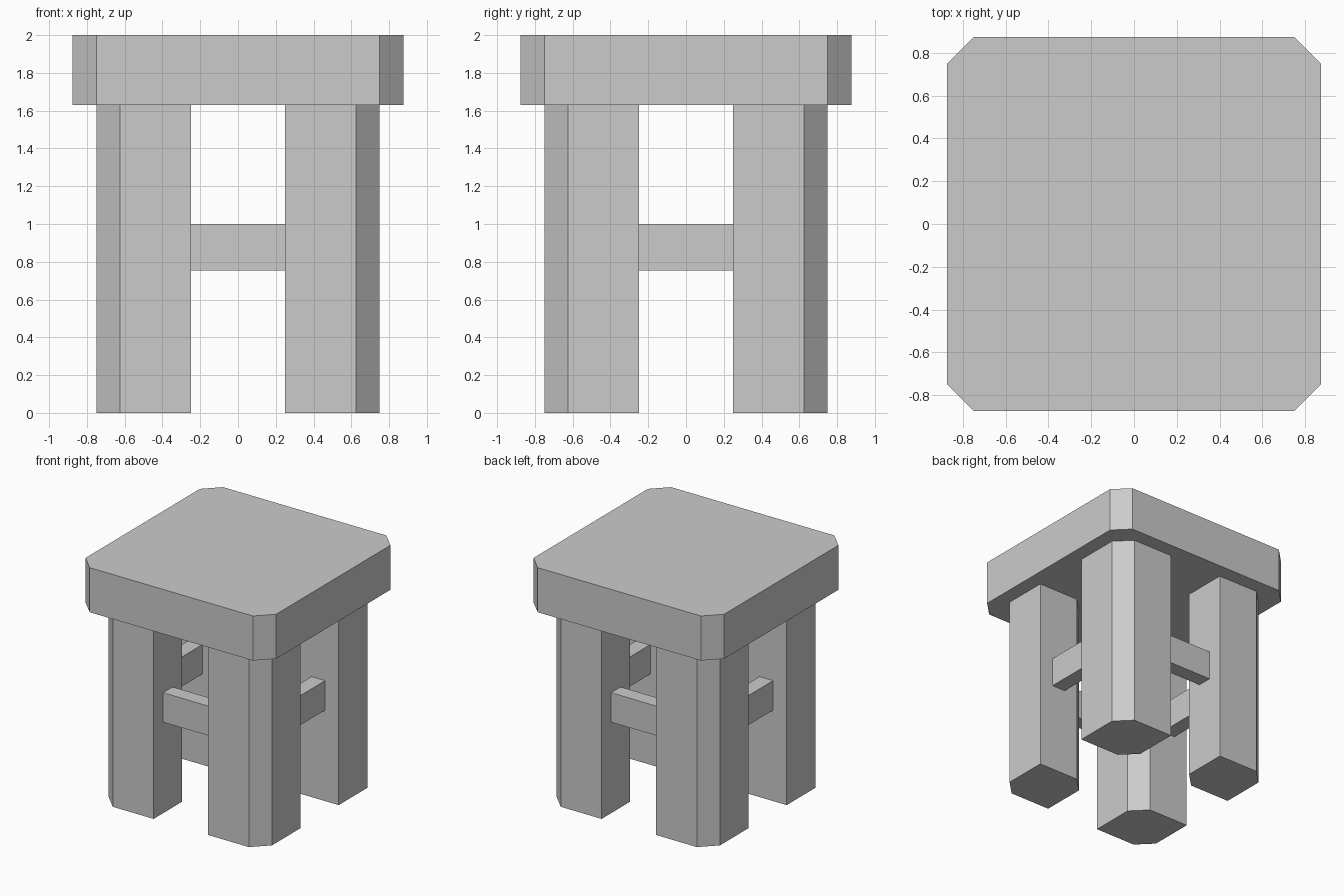
import bpy, bmesh

cube = bpy.data.objects.get("Cube")
if cube:
    bpy.data.objects.remove(cube, do_unlink=True)

grey = bpy.data.materials.new("plain_grey")
grey.use_nodes = True
grey.diffuse_color = (0.6, 0.6, 0.6, 1)
grey.node_tree.nodes["Principled BSDF"].inputs["Base Color"].default_value = (0.6, 0.6, 0.6, 1)

CUT = 0.125          # corner chamfer, also the rail thickness
SEAT_BOTTOM = 1.63


def prism(name, outline, z0, z1):
    """Extrude a flat outline from z0 up to z1."""
    bm = bmesh.new()
    base = bm.faces.new([bm.verts.new((x, y, z0)) for x, y in outline])
    top = bmesh.ops.extrude_face_region(bm, geom=[base], use_keep_orig=True)
    verts = [v for v in top["geom"] if isinstance(v, bmesh.types.BMVert)]
    bmesh.ops.translate(bm, verts=verts, vec=(0, 0, z1 - z0))
    bmesh.ops.recalc_face_normals(bm, faces=bm.faces)
    mesh = bpy.data.meshes.new(name)
    bm.to_mesh(mesh)
    bm.free()
    mesh.materials.append(grey)
    obj = bpy.data.objects.new(name, mesh)
    bpy.context.collection.objects.link(obj)
    return obj


# Seat: square slab with four cut corners
h = 0.875
c = h - CUT
prism("seat", [(c, -h), (h, -c), (h, c), (c, h), (-c, h), (-h, c), (-h, -c), (-c, -h)],
      SEAT_BOTTOM, 2)

# Legs: square posts cut on the outer and inner corners
a, b = 0.25, 0.75
leg = [(a + CUT, a), (b, a), (b, b - CUT), (b - CUT, b), (a, b), (a, a + CUT)]
for side, sx in (("left", 1), ("right", -1)):
    for end, sy in (("front", -1), ("back", 1)):
        prism(f"{end}_{side}_leg", [(x * sx, y * sy) for x, y in leg], 0, SEAT_BOTTOM)

# Rails joining neighbouring legs
inner, outer = 0.5, 0.5 + CUT
rail = [(-a, inner), (a, inner), (a, outer), (-a, outer)]
for s, across, along in ((1, "back", "left"), (-1, "front", "right")):
    prism(f"{across}_rail", [(x, y * s) for x, y in rail], 0.755, 1)
    prism(f"{along}_rail", [(y * s, x) for x, y in rail], 0.755, 1)
